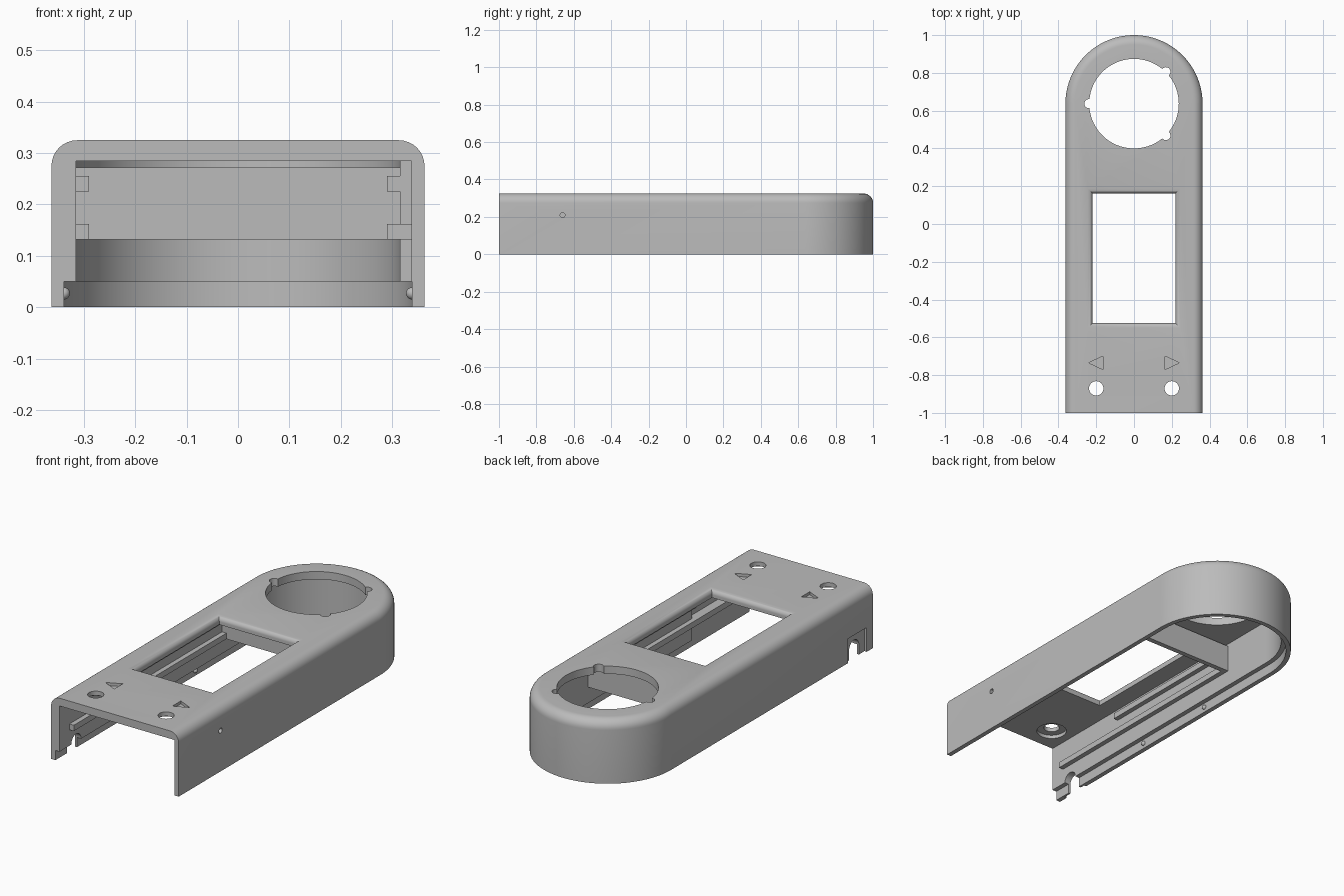
import bpy, bmesh, math

old = bpy.data.objects.get("Cube")
if old:
    bpy.data.objects.remove(old, do_unlink=True)

FRONT, END_Y = -1.0, 0.637          # open end, centre of the rounded end
R, HEIGHT, CEILING = 0.363, 0.325, 0.285
INNER, LIP, LIP_Z = 0.315, 0.339, 0.05

grey = bpy.data.materials.new("satin grey")
grey.use_nodes = True
GREY = (0.5, 0.5, 0.5, 1)
grey.diffuse_color = GREY
grey.node_tree.nodes["Principled BSDF"].inputs["Base Color"].default_value = GREY


def loft(name, layers):
    """Closed solid through (outline, z) layers, listed bottom to top."""
    bm = bmesh.new()
    rings = [[bm.verts.new((x, y, z)) for x, y in pts] for pts, z in layers]
    bm.faces.new(rings[0][::-1])
    bm.faces.new(rings[-1])
    for a, b in zip(rings, rings[1:]):
        for i in range(len(a)):
            j = (i + 1) % len(a)
            bm.faces.new((a[i], a[j], b[j], b[i]))
    bmesh.ops.recalc_face_normals(bm, faces=bm.faces)
    mesh = bpy.data.meshes.new(name)
    bm.to_mesh(mesh)
    bm.free()
    mesh.materials.append(grey)
    ob = bpy.data.objects.new(name, mesh)
    bpy.context.collection.objects.link(ob)
    return ob


def tongue(r, y0=FRONT, n=64):
    arc = [(r * math.cos(math.pi * i / n), END_Y + r * math.sin(math.pi * i / n))
           for i in range(n + 1)]
    return [(r, y0)] + arc + [(-r, y0)]


def circle(x, y, r, n=32):
    return [(x + r * math.cos(2 * math.pi * i / n), y + r * math.sin(2 * math.pi * i / n))
            for i in range(n)]


def rect(x0, x1, y0, y1):
    return [(x0, y0), (x1, y0), (x1, y1), (x0, y1)]


def prism(name, pts, z0, z1):
    return loft(name, [(pts, z0), (pts, z1)])


def cut(target, cutter):
    mod = target.modifiers.new("cut", 'BOOLEAN')
    mod.operation, mod.solver, mod.object = 'DIFFERENCE', 'EXACT', cutter
    bpy.context.view_layer.objects.active = target
    bpy.ops.object.modifier_apply(modifier=mod.name)
    bpy.data.objects.remove(cutter, do_unlink=True)


def smooth(ob):
    bpy.ops.object.select_all(action='DESELECT')
    ob.select_set(True)
    bpy.context.view_layer.objects.active = ob
    bpy.ops.object.shade_smooth_by_angle(angle=math.radians(30))


def sideways(ob, x):
    """Turn an upright prism so its z axis runs along +x and its x axis along z."""
    for v in ob.data.vertices:
        a, b, c = v.co
        v.co = (x + c, b, a)
    ob.data.flip_normals()
    return ob


# Outer body with rounded top edge
FIL = 0.05
layers = [(tongue(R), 0)]
for i in range(9):
    t = math.pi / 2 * i / 8
    layers.append((tongue(R - FIL * (1 - math.cos(t))), HEIGHT - FIL * (1 - math.sin(t))))
shell = loft("shell", layers)

# Main cavity, stepped lip round the base, thinner wall near the front left
cut(shell, prism("cavity", tongue(INNER, -1.1), 0.02, CEILING))
cut(shell, prism("lip", tongue(LIP, -1.2), -0.1, LIP_Z))
cut(shell, prism("thin_wall", rect(0.25, LIP - 0.001, -1.3, -0.5), 0.03, CEILING))

# Display window with rounded rim
RIM = 0.025
window = [(rect(-0.22, 0.22, -0.525, 0.162), 0.2)]
for i in range(8, -1, -1):
    d = RIM * i / 8
    o = RIM - math.sqrt(RIM ** 2 - (RIM - d) ** 2)
    window.append((rect(-0.22 - o, 0.22 + o, -0.525 - o, 0.162 + o), HEIGHT - d))
window.append((rect(-0.245, 0.245, -0.55, 0.187), 0.4))
cut(shell, loft("window", window))

# Round opening with three small notches
cut(shell, prism("opening", circle(0, END_Y, 0.237, 96), 0.2, 0.4))
for deg in (45, 180, -45):
    a = math.radians(deg)
    cut(shell, prism("notch", circle(0.239 * math.cos(a), END_Y + 0.239 * math.sin(a), 0.024),
                     0.2, 0.4))

# Button holes with counterbores below, engraved arrows
for s in (-1, 1):
    cut(shell, prism("button_hole", circle(s * 0.2, -0.87, 0.038), 0.2, 0.4))
    cut(shell, prism("counterbore", circle(s * 0.2, -0.87, 0.073), 0.2, 0.303))
    cut(shell, prism("arrow", [(s * 0.24, -0.735), (s * 0.165, -0.7), (s * 0.165, -0.77)],
                     0.31, 0.4))

# Pin hole in the left wall
cut(shell, sideways(prism("pin_hole", circle(0.21, -0.66, 0.013), -0.1, 0.1), 0.36))

# Cable recess and arched slot in the right wall
cut(shell, prism("recess", rect(-0.5, -0.35, -0.95, -0.8), -0.1, 0.125))
arch = [(-0.1, -0.905)] + [(0.05 + 0.04 * math.sin(math.pi * i / 16),
                            -0.865 - 0.04 * math.cos(math.pi * i / 16))
                           for i in range(17)] + [(-0.1, -0.825)]
cut(shell, sideways(prism("slot", arch, -0.1, 0.1), -0.36))
smooth(shell)

# Guide rails along both inner walls
for side, s in (("right", -1), ("left", 1)):
    for level, y0, z0, deep in (("upper", -0.5, 0.225, 0.32), ("lower", -0.92, 0.132, 0.32)):
        if s > 0 and level == "lower":
            deep = 0.342
        x0, x1 = sorted((s * 0.29, s * deep))
        prism(f"{level}_rail_{side}", rect(x0, x1, y0, 0.33), z0, z0 + 0.03)

# Cross panel between window and round opening
prism("cross_panel", rect(-0.32, 0.32, 0.32, 0.346), 0.132, 0.272)

# Snap bumps on the lip
for s in (-1, 1):
    for i, y in enumerate((-0.33, 0.135)):
        bpy.ops.mesh.primitive_uv_sphere_add(segments=20, ring_count=10, radius=0.012,
                                             location=(s * 0.339, y, 0.027))
        bump = bpy.context.object
        bump.name = f"snap_bump_{'left' if s > 0 else 'right'}_{i + 1}"
        bump.data.materials.append(grey)
        smooth(bump)
